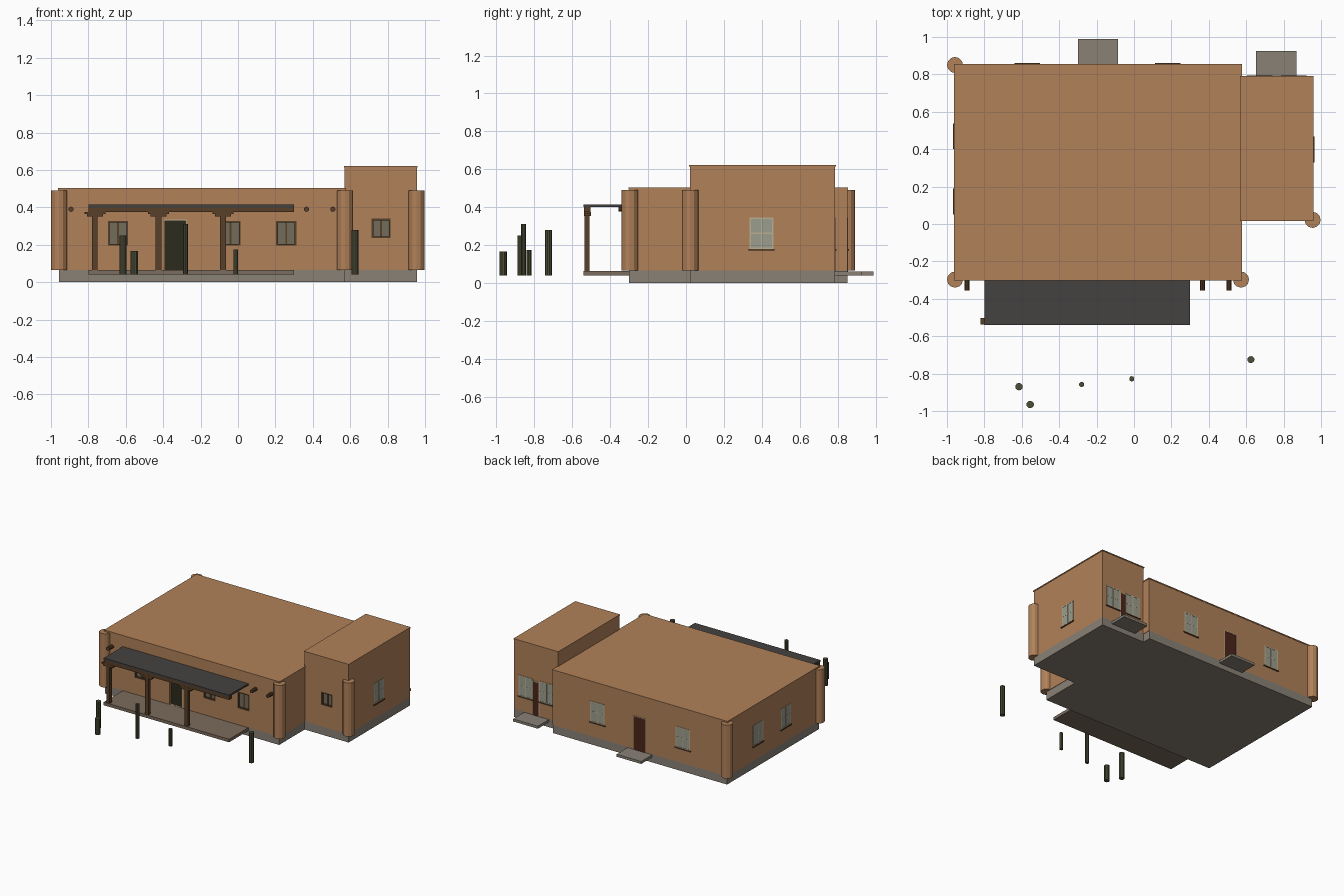
import bpy, bmesh
from math import pi
from mathutils import Matrix, Vector

if "Cube" in bpy.data.objects:
    bpy.data.objects.remove(bpy.data.objects["Cube"])


def mat(name, r, g, b):
    m = bpy.data.materials.new(name)
    m.diffuse_color = (r, g, b, 1)
    m.use_nodes = True
    m.node_tree.nodes["Principled BSDF"].inputs["Base Color"].default_value = m.diffuse_color
    return m


ADOBE = mat("adobe", .44, .22, .10)
STONE = mat("stone", .25, .22, .18)
PORCH = mat("porch_floor", .20, .15, .11)
WOOD = mat("dark_wood", .10, .05, .022)
ROOF = mat("roof_sheet", .06, .055, .052)
CREAM = mat("cream_frame", .50, .42, .28)
GLASS = mat("glass", .33, .34, .27)
DARKGLASS = mat("dim_glass", .17, .15, .10)
RED = mat("red_door", .07, .018, .01)
GREEN = mat("green_door", .025, .024, .012)
CACTUS = mat("cactus", .075, .075, .04)


def finish(name, bm, m, M=Matrix()):
    bm.transform(M)
    me = bpy.data.meshes.new(name)
    bm.to_mesh(me)
    bm.free()
    if m:
        me.materials.append(m)
    ob = bpy.data.objects.new(name, me)
    bpy.context.collection.objects.link(ob)
    return ob


def add_box(bm, x0, x1, y0, y1, z0, z1):
    M = Matrix.Translation(((x0 + x1) / 2, (y0 + y1) / 2, (z0 + z1) / 2))
    bmesh.ops.create_cube(bm, size=1, matrix=M @ Matrix.Diagonal((x1 - x0, y1 - y0, z1 - z0, 1)))


def boxes(name, m, *dims, M=Matrix()):
    bm = bmesh.new()
    for d in dims:
        add_box(bm, *d)
    return finish(name, bm, m, M)


def cyl(name, m, x, y, z0, z1, r, n=12, along_y=False):
    bm = bmesh.new()
    bmesh.ops.create_cone(bm, cap_ends=True, segments=n, radius1=r, radius2=r, depth=z1 - z0)
    M = Matrix.Translation((x, y, (z0 + z1) / 2))
    if along_y:  # here z0, z1 hold the y range and y holds the height
        M = Matrix.Translation((x, (z0 + z1) / 2, y)) @ Matrix.Rotation(pi / 2, 4, 'X')
    return finish(name, bm, m, M)


def wall_frame(x, y, turn):
    # local frame on a wall, local -y points outward
    return Matrix.Translation((x, y, 0)) @ Matrix.Rotation(turn * pi / 2, 4, 'Z')


cutters = bmesh.new()


def sash_window(name, x, y, turn, w=.125, z0=.18, z1=.345):
    # four pane window with sill, almost flush with the wall
    M, h, t, zc = wall_frame(x, y, turn), w / 2, .007, (z0 + z1) / 2
    boxes(name + "_frame", CREAM, (-h, -h + t, -.003, .01, z0, z1), (h - t, h, -.003, .01, z0, z1),
          (-h + t, h - t, -.003, .01, z0, z0 + t), (-h + t, h - t, -.003, .01, z1 - t, z1),
          (-.003, .003, -.003, .01, z0 + t, z1 - t), (-h + t, h - t, -.002, .01, zc - .003, zc + .003), M=M)
    boxes(name + "_glass", GLASS, (-h + t, h - t, -.001, .008, z0 + t, z1 - t), M=M)
    boxes(name + "_sill", WOOD, (-h - .006, h + .006, -.008, .01, z0 - .008, z0), M=M)


def deep_window(name, x, y, z0, z1, w=.108):
    # two pane window set back in the thick wall
    h, t, d = w / 2, .009, .015
    add_box(cutters, x - h, x + h, y - .02, y + .025, z0, z1)
    M = wall_frame(x, y, 0)
    boxes(name + "_frame", WOOD, (-h, -h + t, 0, .025, z0, z1), (h - t, h, 0, .025, z0, z1),
          (-h + t, h - t, 0, .025, z0, z0 + t), (-h + t, h - t, 0, .025, z1 - t, z1),
          (-.005, .005, d - .005, .025, z0 + t, z1 - t), M=M)
    boxes(name + "_glass", DARKGLASS, (-h + t, h - t, d, .025, z0 + t, z1 - t), M=M)


def door(name, m, x, y, turn, w=.115, z1=.33):
    M, h, t = wall_frame(x, y, turn), w / 2, .005
    boxes(name, m, (-h + t, h - t, -.001, .01, .06, z1 - t), M=M)
    boxes(name + "_frame", CREAM, (-h, -h + t, -.003, .01, .06, z1), (h - t, h, -.003, .01, .06, z1),
          (-h + t, h - t, -.003, .01, z1 - t, z1), M=M)


# house body
main = boxes("main_walls", ADOBE, (-.96, .574, -.30, .852, .065, .497))
wing = boxes("wing_walls", ADOBE, (.57, .956, .02, .787, .065, .615))
boxes("main_roof_cap", ADOBE, (-.963, .577, -.303, .855, .494, .503))
boxes("wing_roof_cap", ADOBE, (.567, .96, .016, .791, .614, .622))
boxes("main_plinth", STONE, (-.957, .571, -.30, .852, 0, .065))
boxes("wing_plinth", STONE, (.571, .956, .02, .787, 0, .065))

# rounded corner buttresses
for i, (x, y) in enumerate([(-.957, .85), (-.957, -.297), (.572, -.297), (.955, .022)]):
    cyl(f"corner_buttress_{i}", ADOBE, x, y, .065, .49, .043)

# front openings
for i, x in enumerate([-.642, -.04, .258]):
    deep_window(f"front_window_{i}", x, -.30, .195, .328)
deep_window("wing_front_window", .765, .02, .235, .34, .1)
add_box(cutters, -.39, -.278, -.32, -.28, .065, .328)
boxes("front_door", GREEN, (-.39, -.278, -.283, -.275, .065, .328))
boxes("front_door_frame", CREAM, (-.282, -.276, -.302, -.28, .065, .334),
      (-.392, -.282, -.302, -.28, .328, .334))
cut = finish("opening_cutter", cutters, None)
cut.hide_render = True
cut.display_type = 'WIRE'
for ob in (main, wing):
    b = ob.modifiers.new("openings", 'BOOLEAN')
    b.object = cut
    b.solver = 'EXACT'

# side and back openings
sash_window("right_window", .956, .398, 1)
for i, y in enumerate([.47, .12]):
    sash_window(f"left_window_{i}", -.96, y, -1)
for i, x in enumerate([-.57, .18]):
    sash_window(f"back_window_{i}", x, .852, 2)
for i, x in enumerate([.672, .854]):
    sash_window(f"wing_back_window_{i}", x, .787, 2)
door("back_door", RED, -.19, .852, 2)
door("wing_back_door", RED, .763, .787, 2, w=.058)
boxes("back_step", STONE, (-.30, -.085, .85, .99, .04, .06))
boxes("wing_step", STONE, (.652, .868, .785, .925, .04, .06))

# porch
boxes("porch_floor", PORCH, (-.80, .30, -.54, -.30, .04, .064))
boxes("porch_roof", ROOF, (-.80, .30, -.54, -.30, .40, .414))
boxes("porch_beam", WOOD, (-.80, .30, -.537, -.503, .374, .40))
for i, x in enumerate([-.765, -.425, -.08]):
    boxes(f"porch_post_{i}", WOOD, (x - .015, x + .015, -.536, -.509, .064, .356))
    boxes(f"post_corbel_{i}", WOOD, (x - .042, x + .042, -.538, -.502, .352, .364),
          (x - .057, x + .057, -.538, -.502, .364, .374))

# roof beam ends poking through the front wall
for i, x in enumerate([-.893, .366, .507]):
    cyl(f"beam_end_{i}", WOOD, x, .39, -.355, -.29, .014, 10, along_y=True)

# cactus columns
for i, (x, y, top, r) in enumerate([(-.615, -.87, .25, .02), (-.555, -.965, .166, .02),
                                    (-.28, -.858, .312, .014), (-.012, -.828, .175, .014),
                                    (.625, -.725, .28, .019)]):
    cyl(f"cactus_{i}", CACTUS, x, y, .04, top, r, 10)
